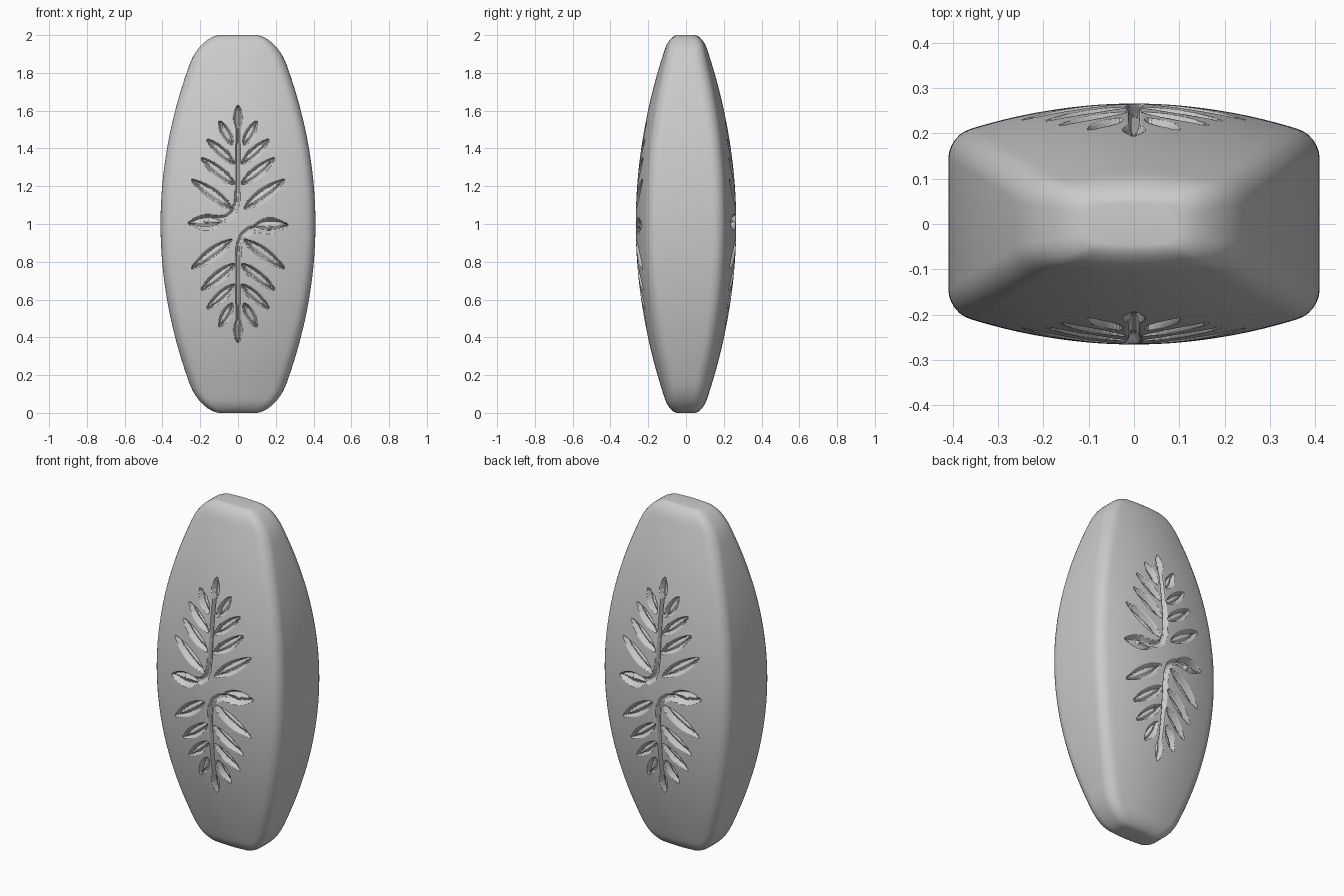
import bpy, bmesh
from math import sin, cos, atan, pi, sqrt, hypot

if "Cube" in bpy.data.objects:
    bpy.data.objects.remove(bpy.data.objects["Cube"])

# ---- motif (front view x, z measured from the centre); half of it, the rest is a half turn
# leaves: base x, base z, tip x, tip z, half width, depth
leaves = [(0, .50, 0, .63, .024, .028)]
for s in (-1, 1):
    leaves += [(s*.03, .42, s*.10, .545, .027, .028),
               (s*.02, .32, s*.165, .45, .027, .028),
               (s*.018, .21, s*.195, .35, .03, .028),
               (s*.035, .085, s*.245, .235, .034, .03)]
# head at the end of the curved neck
leaves.append((-.085, .012, -.262, .005, .042, .032))
neck = [(-.16, .03), (-.10, .024), (-.06, .032), (-.025, .06), (-.006, .11), (0, .18), (0, .35), (0, .52)]


def leaf_depth(x, z, leaf):
    bx, bz, tx, tz, hw, dep = leaf
    L = hypot(tx-bx, tz-bz)
    ux, uz = (tx-bx)/L, (tz-bz)/L
    t = ((x-bx)*ux + (z-bz)*uz)/L
    if t <= 0 or t >= 1:
        return 0
    v = abs(-(x-bx)*uz + (z-bz)*ux)/(hw*sin(pi*t**0.9)**0.8 + 1e-6)
    if v >= 1:
        return 0
    d = dep*min(1, (1-v)*2.4)
    return d - dep*.35*max(0, 1-v/.45)      # raised middle of the leaf


def neck_depth(x, z):
    best = 0
    for i in range(len(neck)-1):
        (ax, az), (cx, cz) = neck[i], neck[i+1]
        dx, dz = cx-ax, cz-az
        t = max(0, min(1, ((x-ax)*dx + (z-az)*dz)/(dx*dx+dz*dz)))
        dist = hypot(x-ax-t*dx, z-az-t*dz)
        hw = .022 - .012*(i+t)/len(neck)
        if dist < hw:
            best = max(best, .026*min(1, (1-dist/hw)*1.6))
    return best


def carve(x, z):
    if abs(x) > .27 or abs(z) > .64:
        return 0
    best = 0
    for px, pz in ((x, z), (-x, -z)):
        if pz < -.06:
            continue
        best = max(best, neck_depth(px, pz))
        for lf in leaves:
            best = max(best, leaf_depth(px, pz, lf))
        e = hypot(px+.165, pz-.018)          # eye bead
        if e < .014:
            best = max(0, best-.016*sqrt(1-(e/.014)**2))
    return best


# ---- body sections
def end_round(t, size, drop):
    return drop*(1-sqrt(1-(1-t/size)**2)) if t < size else 0


dense = [-.75 + 1.5*i/120 for i in range(121)]
us = [-1, -.93, -.86, -.8] + dense + [.8, .86, .93, 1]
CORNER = 6


def section(z):
    h = z-1
    t = 1-abs(h)
    w = .41 - .215*h*h - end_round(t, .15, .10)
    b = .266 - .18*h*h - end_round(t, .07, .04)
    bulge = .055*(w/.41)**2
    r = min(.07, (b-bulge)*.6)
    a = atan(2*bulge/w)
    xw = w - r*(1-sin(a))
    d = b-bulge
    cx, cy = xw - r*sin(a), d - r*cos(a)
    arc = [(cx+r*sin(q), -(cy+r*cos(q))) for q in
           (a+(pi/2-a)*k/CORNER for k in range(1, CORNER+1))]
    face = []
    for u in us:
        x = u*xw
        face.append((x, -(b - bulge*u*u) + carve(x, h)))
    half = [(-x, y) for x, y in reversed(arc)] + face + arc
    return half + [(-x, -y) for x, y in half]


# ring heights: fine at the ends and across the carving
low = [.07*(1-cos(pi/2*k/9)) for k in range(10)] + [.09, .115, .15] + [.15+.21*k/8 for k in range(1, 8)]
zs = low + [.36 + 1.28*k/270 for k in range(271)] + [2-z for z in reversed(low)]

bm = bmesh.new()
rings = [[bm.verts.new((x, y, z)) for x, y in section(z)] for z in zs]
n = len(rings[0])
for a, b in zip(rings, rings[1:]):
    for i in range(n):
        j = (i+1) % n
        bm.faces.new((a[i], a[j], b[j], b[i]))
bm.faces.new(list(reversed(rings[0])))
bm.faces.new(rings[-1])
bmesh.ops.recalc_face_normals(bm, faces=bm.faces)
me = bpy.data.meshes.new("carved_body")
bm.to_mesh(me)
bm.free()
body = bpy.data.objects.new("carved_body", me)
bpy.context.collection.objects.link(body)
bpy.context.view_layer.objects.active = body
body.select_set(True)
bpy.ops.object.shade_smooth_by_angle(angle=0.8)
